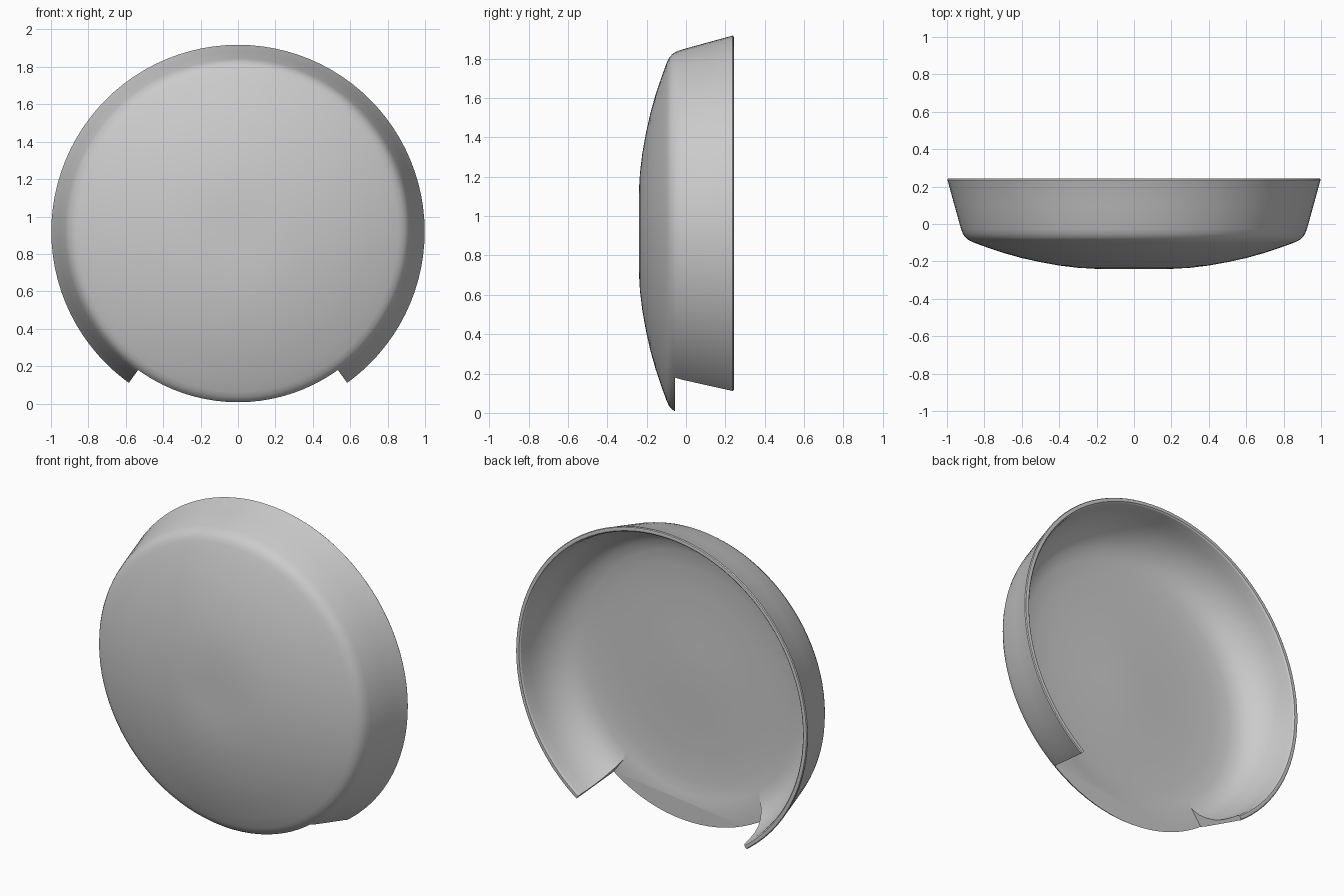
import bpy, bmesh
from math import sin, cos, radians, pi

if "Cube" in bpy.data.objects:
    bpy.data.objects.remove(bpy.data.objects["Cube"])

CZ = 0.92      # height of the dish axis
SEGS = 96


def make_object(name, bm):
    bmesh.ops.recalc_face_normals(bm, faces=bm.faces[:])
    me = bpy.data.meshes.new(name)
    bm.to_mesh(me)
    bm.free()
    ob = bpy.data.objects.new(name, me)
    bpy.context.collection.objects.link(ob)
    return ob


# dish cross-section as (radius, y): domed front, flared wall, rounded lip, bowl inside
outer = [(0, -0.24), (0.1, -0.24), (0.2, -0.24), (0.3, -0.234), (0.4, -0.222), (0.5, -0.204),
         (0.6, -0.182), (0.7, -0.154), (0.8, -0.12), (0.86, -0.098), (0.885, -0.086),
         (0.902, -0.071), (0.915, -0.052), (0.925, -0.026), (0.96, 0.1), (0.995, 0.228)]
lip = [(0.998, 0.236), (0.994, 0.242), (0.985, 0.244), (0.974, 0.243), (0.967, 0.236)]
inner = [(0.963, 0.22), (0.955, 0.17), (0.942, 0.115), (0.92, 0.06), (0.89, 0.015),
         (0.855, -0.022), (0.81, -0.05), (0.75, -0.066), (0.65, -0.076), (0.5, -0.08),
         (0.3, -0.077), (0.15, -0.073), (0, -0.07)]

# dish: profile spun around the front-back axis
bm = bmesh.new()
vs = [bm.verts.new((r, y, CZ)) for r, y in outer + lip + inner]
edges = [bm.edges.new(p) for p in zip(vs, vs[1:])]
bmesh.ops.spin(bm, geom=vs + edges, cent=(0, 0, CZ), axis=(0, 1, 0),
               angle=2 * pi, steps=SEGS, use_duplicate=False)
bmesh.ops.remove_doubles(bm, verts=bm.verts[:], dist=1e-4)
dish = make_object("dish", bm)

# wedge-shaped cutter that opens the wall at the bottom
half = radians(35.8)
bm = bmesh.new()
tri = [(0, -0.6), (sin(half) * 2, -cos(half) * 2), (-sin(half) * 2, -cos(half) * 2)]
tri[0] = (0, 0)
face = bm.faces.new([bm.verts.new((x, -0.055, CZ + z)) for x, z in tri])
ext = bmesh.ops.extrude_face_region(bm, geom=[face])
bmesh.ops.translate(bm, vec=(0, 0.6, 0),
                    verts=[v for v in ext["geom"] if isinstance(v, bmesh.types.BMVert)])
cutter = make_object("wall_gap_cutter", bm)
cutter.hide_render = True
cutter.hide_set(True)

mod = dish.modifiers.new("wall_gap", 'BOOLEAN')
mod.operation = 'DIFFERENCE'
mod.solver = 'EXACT'
mod.object = cutter

bpy.context.view_layer.objects.active = dish
dish.select_set(True)
bpy.ops.object.modifier_apply(modifier=mod.name)
bpy.data.objects.remove(cutter)
bpy.ops.object.shade_smooth_by_angle(angle=radians(30))
